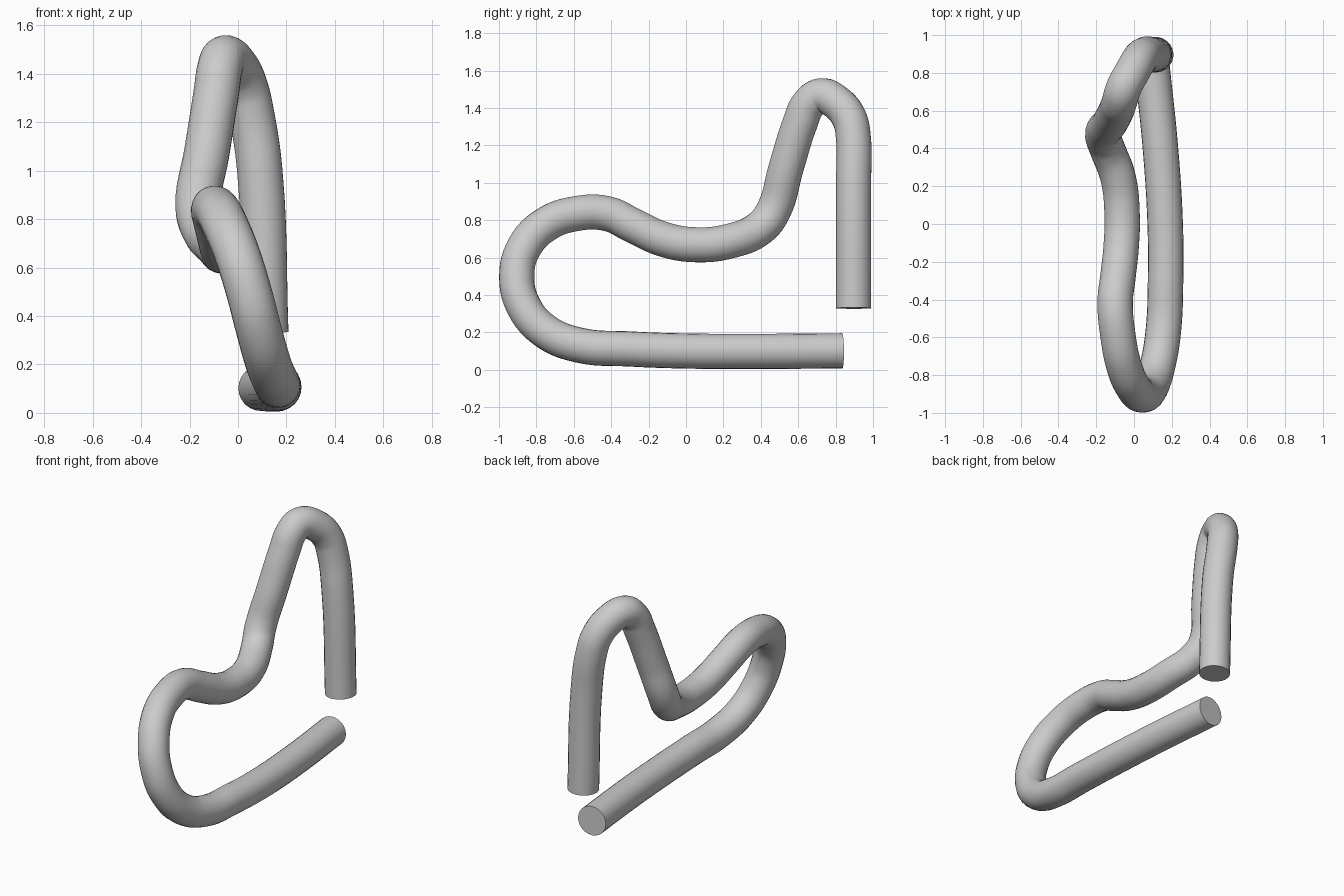
import bpy
import math

# Centre line of the bent tube, from the low end to the hanging end
PATH = [
    (0.095, 0.835, 0.102), (0.14, 0.4, 0.099), (0.165, 0.0, 0.101),
    (0.167, -0.3, 0.112), (0.155, -0.57, 0.132), (0.125, -0.75, 0.205),
    (0.088, -0.865, 0.335), (0.045, -0.905, 0.5), (-0.005, -0.863, 0.66),
    (-0.055, -0.745, 0.78), (-0.085, -0.59, 0.835), (-0.1, -0.42, 0.835),
    (-0.085, -0.28, 0.77), (-0.068, -0.12, 0.698), (-0.063, 0.05, 0.669),
    (-0.083, 0.24, 0.69), (-0.14, 0.395, 0.758), (-0.165, 0.467, 0.85),
    (-0.128, 0.535, 1.08), (-0.09, 0.61, 1.32), (-0.075, 0.655, 1.42),
    (-0.055, 0.72, 1.465), (-0.01, 0.805, 1.43), (0.03, 0.873, 1.345),
    (0.055, 0.895, 1.24), (0.09, 0.896, 1.0), (0.115, 0.896, 0.33),
]

curve = bpy.data.curves.new("bent_tube", 'CURVE')
curve.dimensions = '3D'
curve.bevel_depth = 0.094
curve.bevel_resolution = 10
curve.resolution_u = 6
curve.use_fill_caps = True
spline = curve.splines.new('BEZIER')
spline.bezier_points.add(len(PATH) - 1)
for point, co in zip(spline.bezier_points, PATH):
    point.co = co
    point.handle_left_type = point.handle_right_type = 'AUTO'

# Sweep to a mesh, smooth along the tube with crisp flat ends
tube = bpy.data.objects.new("bent_tube", curve)
bpy.context.collection.objects.link(tube)
bpy.context.view_layer.objects.active = tube
tube.select_set(True)
bpy.ops.object.convert(target='MESH')
bpy.ops.object.shade_smooth_by_angle(angle=math.radians(40))
